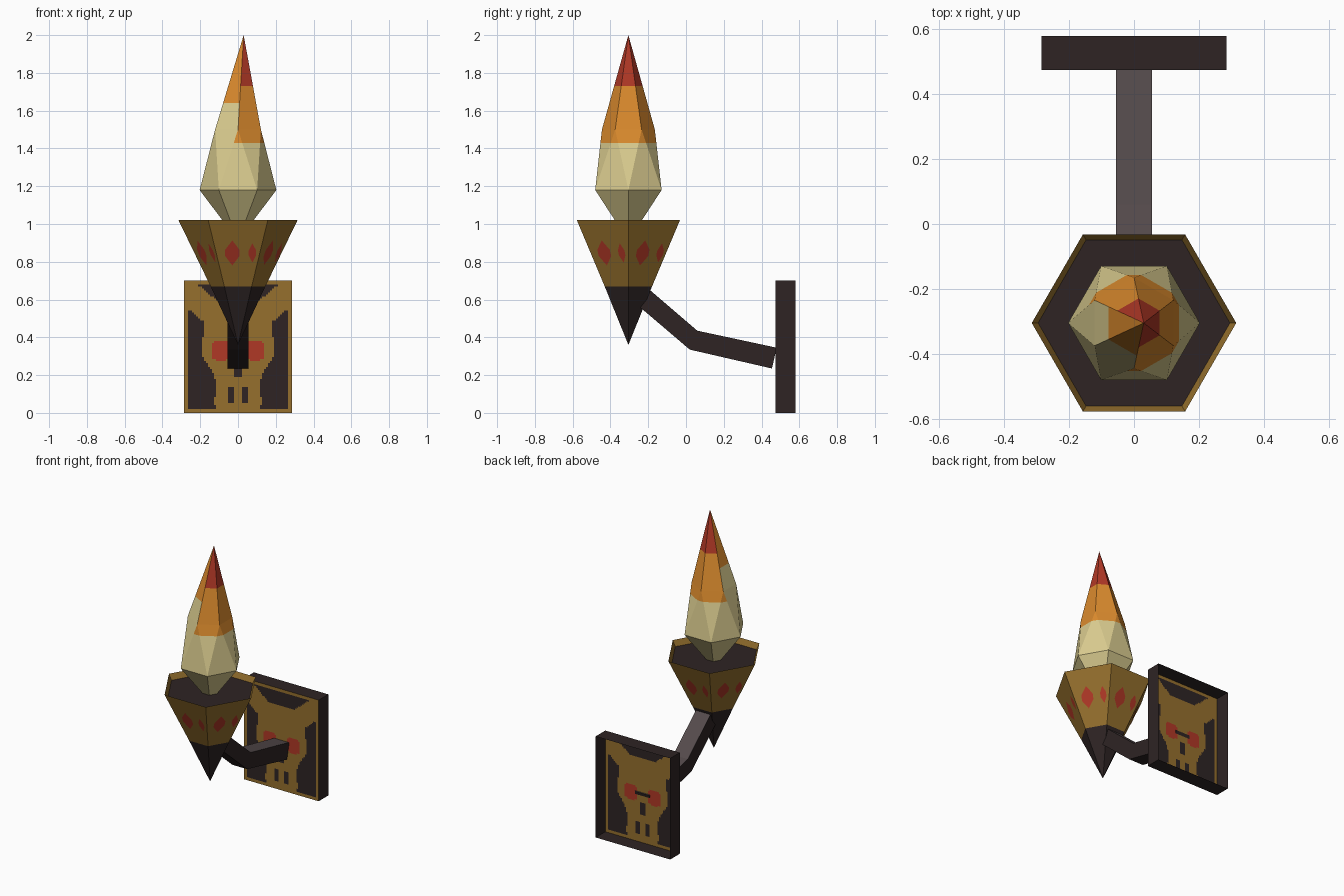
import bpy, bmesh, math
from mathutils import Vector

if "Cube" in bpy.data.objects:
    bpy.data.objects.remove(bpy.data.objects["Cube"])


def material(name, r, g, b):
    m = bpy.data.materials.new(name)
    lin = [((c / 255 + 0.055) / 1.055) ** 2.4 for c in (r, g, b)]
    m.diffuse_color = (*lin, 1)
    m.use_nodes = True
    m.node_tree.nodes["Principled BSDF"].inputs["Base Color"].default_value = m.diffuse_color
    return m


DARK = material("dark_iron", 46, 36, 36)
GREY = material("worn_iron", 84, 74, 75)
GOLD = material("old_gold", 150, 112, 45)
RED = material("red", 176, 56, 38)
ORANGE = material("orange", 218, 138, 45)
CREAM = material("cream", 218, 204, 143)

CY = -0.305  # torch axis


def finish(bm, name, mats, fix_normals=True):
    if fix_normals:
        bmesh.ops.recalc_face_normals(bm, faces=bm.faces[:])
    me = bpy.data.meshes.new(name)
    bm.to_mesh(me)
    bm.free()
    for m in mats:
        me.materials.append(m)
    ob = bpy.data.objects.new(name, me)
    bpy.context.collection.objects.link(ob)
    return ob


def hexagon(r, z, turn=0):
    return [Vector((r * math.cos(math.radians(60 * k + turn)),
                    CY + r * math.sin(math.radians(60 * k + turn)), z)) for k in range(6)]


def interp(table, t):
    for (a, u), (b, v) in zip(table, table[1:]):
        if a <= t <= b:
            return u + (v - u) * (t - a) / (b - a)
    return table[-1][1]


# Wall plate: open-backed box whose front panel carries the skull
W, H, Y0, Y1 = 0.285, 0.70, 0.475, 0.58
SKULL = [(0, .11), (.06, .125), (.15, .11), (.21, .13), (.27, .17), (.32, .195),
         (.40, .185), (.48, .18), (.55, .265), (.56, .3), (.7, .3)]


def skull_colour(x, z):
    x = abs(x)
    if x > W - 0.016 or z < 0.02 or z > H - 0.02:
        return 1                                            # gold border
    if ((x - 0.088) / 0.05) ** 4 + ((z - 0.33) / 0.05) ** 4 < 1:
        return 2                                            # eyes
    if x > interp(SKULL, z):
        return 0                                            # field beside skull
    if z > 0.585 and x < 0.10 + (z - 0.585) * 1.2:
        return 0                                            # field above brow
    if x < 0.016 and 0.195 < z < 0.28:
        return 0                                            # nose
    if 0.024 < x < 0.056 and 0.055 < z < 0.135:
        return 0                                            # teeth gaps
    return 1


bm = bmesh.new()
NX, NZ = 54, 66
grid = [[bm.verts.new((-W + 2 * W * i / NX, Y0, H * j / NZ)) for i in range(NX + 1)]
        for j in range(NZ + 1)]
for j in range(NZ):
    for i in range(NX):
        f = bm.faces.new((grid[j][i], grid[j][i + 1], grid[j + 1][i + 1], grid[j + 1][i]))
        c = f.calc_center_median()
        f.material_index = skull_colour(c.x, c.z)
corners = [(-W, 0), (W, 0), (W, H), (-W, H)]
for (xa, za), (xb, zb) in zip(corners, corners[1:] + corners[:1]):
    bm.faces.new([bm.verts.new(p) for p in
                  ((xa, Y0, za), (xa, Y1, za), (xb, Y1, zb), (xb, Y0, zb))])
finish(bm, "wall_plate", [DARK, GOLD, RED], fix_normals=False)

# Bent arm: side profile given as (top, bottom) pairs, swept across x
PAIRS = [((-.22, .675), (-.25, .565)), ((.06, .435), (.02, .335)), ((.48, .345), (.455, .235))]
bm = bmesh.new()
rings = []
for (ty, tz), (by, bz) in PAIRS:
    rings.append([bm.verts.new(p) for p in
                  ((-.056, ty, tz), (.056, ty, tz), (.056, by, bz), (-.056, by, bz))])
for a, b in zip(rings, rings[1:]):
    for k in range(4):
        n = (k + 1) % 4
        f = bm.faces.new((a[k], a[n], b[n], b[k]))
        f.material_index = 1 if k == 0 else 0               # worn top
bm.faces.new(rings[0])
bm.faces.new(rings[-1])
finish(bm, "arm", [DARK, GREY])

# Cup: six-sided spike, dark tip, gold bowl with a sunken floor
bm = bmesh.new()
R_TOP, Z_TOP, R_MID, Z_MID = 0.315, 1.02, 0.145, 0.67
top = [bm.verts.new(p) for p in hexagon(R_TOP, Z_TOP)]
mid = [bm.verts.new(p) for p in hexagon(R_MID, Z_MID)]
tip = bm.verts.new((0, CY, 0.36))
for k in range(6):
    n = (k + 1) % 6
    bm.faces.new((mid[k], mid[n], top[n], top[k])).material_index = 1
    bm.faces.new((tip, mid[n], mid[k]))
finish(bm, "cup", [DARK, GOLD], fix_normals=False)

bm = bmesh.new()
Z_FLOOR = 0.98
r_floor = R_MID + (R_TOP - R_MID) * (Z_FLOOR - Z_MID) / (Z_TOP - Z_MID)
bm.faces.new([bm.verts.new(p) for p in hexagon(r_floor, Z_FLOOR)])
finish(bm, "cup_floor", [DARK])

# Red gems: one wide and one narrow on every cup face
bm = bmesh.new()
lo, hi = hexagon(R_MID, Z_MID), hexagon(R_TOP, Z_TOP)
t = (0.848 - Z_MID) / (Z_TOP - Z_MID)
for k in range(6):
    n = (k + 1) % 6
    a, b = lo[k].lerp(hi[k], t), lo[n].lerp(hi[n], t)
    side = (b - a).normalized()
    up = ((hi[k] + hi[n]) - (lo[k] + lo[n])).normalized()
    out = side.cross(up) * 0.003
    for frac, hw, hh in ((0.37, 0.038, 0.072), (0.83, 0.02, 0.055)):
        c = a.lerp(b, frac) + out
        bm.faces.new([bm.verts.new(c + side * hw * u + up * hh * v) for u, v in
                      ((0, -1), (1, -.25), (1, .25), (0, 1), (-1, .25), (-1, -.25))])
finish(bm, "cup_gems", [RED], fix_normals=False)

# Flame: twisted six-sided crystal, cut into colour bands
bm = bmesh.new()
base = [bm.verts.new(p) for p in hexagon(0.203, 1.18)]
waist = [bm.verts.new(p) for p in hexagon(0.14, 1.5, 30)]
foot = bm.verts.new((0, CY, 0.91))
apex = bm.verts.new((0.03, CY, 2.0))
for k in range(6):
    n = (k + 1) % 6
    bm.faces.new((foot, base[n], base[k]))
    bm.faces.new((base[k], base[n], waist[k]))
    bm.faces.new((base[n], waist[n], waist[k]))
    bm.faces.new((waist[k], waist[n], apex))
bmesh.ops.recalc_face_normals(bm, faces=bm.faces[:])
for z in (1.43, 1.64, 1.73):
    bmesh.ops.bisect_plane(bm, geom=bm.verts[:] + bm.edges[:] + bm.faces[:],
                           plane_co=(0, 0, z), plane_no=(0, 0, 1))
pale = Vector((math.cos(math.radians(210)), math.sin(math.radians(210)), 0))
for f in bm.faces:
    z = f.calc_center_median().z
    if f.normal.dot(pale) > 0.7:                            # pale left-front side
        f.material_index = 1 if z > 1.64 else 0
    else:
        f.material_index = 2 if z > 1.73 else 1 if z > 1.43 else 0
finish(bm, "flame", [CREAM, ORANGE, RED])
